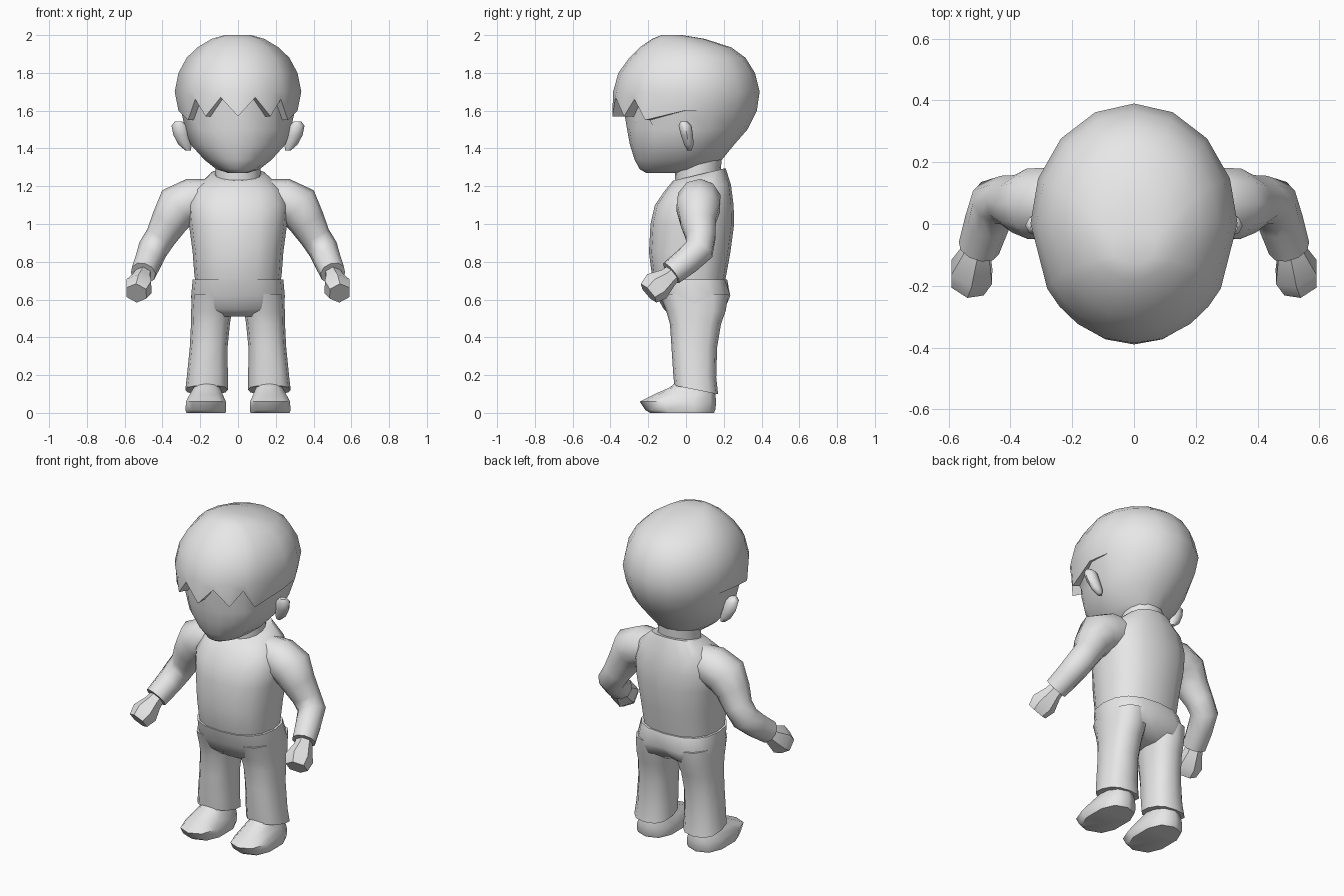
import bpy, bmesh, math
from mathutils import Vector

grey = bpy.data.materials.new("plain_grey")
grey.diffuse_color = (0.8, 0.8, 0.8, 1)


def loft(name, rings, mirror=False, angle=50):
    """Skin a list of equal-length rings, cap both ends."""
    bm = bmesh.new()
    loops = [[bm.verts.new(p) for p in r] for r in rings]
    n = len(loops[0])
    for a, b in zip(loops, loops[1:]):
        for i in range(n):
            j = (i + 1) % n
            bm.faces.new((a[i], a[j], b[j], b[i]))
    bm.faces.new(loops[0])
    bm.faces.new(loops[-1])
    bmesh.ops.remove_doubles(bm, verts=bm.verts, dist=0.0005)
    bmesh.ops.recalc_face_normals(bm, faces=bm.faces)
    mesh = bpy.data.meshes.new(name)
    bm.to_mesh(mesh)
    bm.free()
    mesh.materials.append(grey)
    ob = bpy.data.objects.new(name, mesh)
    bpy.context.collection.objects.link(ob)
    bpy.ops.object.select_all(action='DESELECT')
    ob.select_set(True)
    bpy.context.view_layer.objects.active = ob
    bpy.ops.object.shade_smooth_by_angle(angle=math.radians(angle))
    if mirror:
        ob.modifiers.new("Mirror", 'MIRROR')
    return ob


def even(n):
    return [360 * i / n for i in range(n)]


def ring(z, hx, y0, y1, angles, cx=0, p=2, tilt=0):
    """Rounded outline at height z; angle 0 is the front, tilt slopes it along y."""
    pts = []
    cy, hy = (y0 + y1) / 2, (y1 - y0) / 2
    for a in angles:
        s, c = math.sin(math.radians(a)), -math.cos(math.radians(a))
        x = math.copysign(abs(s) ** (2 / p), s) * hx
        y = math.copysign(abs(c) ** (2 / p), c) * hy
        pts.append(Vector((cx + x, cy + y, z + tilt * y)))
    return pts


def tube(name, path, n=10, flat=1.0, **kw):
    """Round limb along (x, y, z, radius) points."""
    pts = [Vector(p[:3]) for p in path]
    rings = []
    for i, p in enumerate(path):
        t = (pts[min(i + 1, len(pts) - 1)] - pts[max(i - 1, 0)]).normalized()
        u = Vector((1, 0, 0.7))
        u = (u - t * u.dot(t)).normalized()
        v = t.cross(u)
        rings.append([pts[i] + p[3] * (u * math.cos(math.radians(a)) * flat
                                       + v * math.sin(math.radians(a)))
                      for a in even(n)])
    return loft(name, rings, **kw)


# Head: hair cap, zigzag fringe, then the face set back beneath it
half = [0, 17, 33, 46, 57, 90, 112, 135, 158, 180]
ha = half + [360 - a for a in half[-2:0:-1]]
hair = [(2.0, 0.07, -0.13, -0.02), (1.98, 0.14, -0.18, 0.1), (1.935, 0.215, -0.245, 0.24),
        (1.88, 0.272, -0.3, 0.315), (1.8, 0.315, -0.358, 0.365), (1.7, 0.335, -0.386, 0.39)]
rings = [ring(*h, ha) for h in hair]
fringe_z = [1.57, 1.67, 1.57, 1.66, 1.55, 1.6, 1.6, 1.6, 1.6, 1.6]
inset = [0.83, 0.83, 0.84, 0.86, 0.89, 0.955, 1, 1, 1, 1]
fringe = ring(1.6, 0.315, -0.39, 0.375, ha)
face_top = []
for i, p in enumerate(fringe):
    k = min(i, len(ha) - i)
    p.z = fringe_z[k]
    face_top.append(Vector((p.x * inset[k], p.y * inset[k], p.z)))
rings += [fringe, face_top]
for f in [(1.5, 0.28, -0.312, 0.325), (1.42, 0.25, -0.297, 0.255),
          (1.34, 0.178, -0.272, 0.19), (1.29, 0.115, -0.245, 0.13), (1.27, 0.05, -0.21, 0.0)]:
    rings.append(ring(*f, ha))
loft("head_with_hair", rings)

# Ears: thin cups leaning outward
loft("ear", [ring(z, hx, y - hy, y + hy, even(8), cx=cx) for z, cx, hx, y, hy in
             [(1.39, 0.265, 0.015, 0.018, 0.012), (1.42, 0.28, 0.035, 0.015, 0.025),
              (1.47, 0.3, 0.042, 0.005, 0.032), (1.52, 0.31, 0.042, -0.005, 0.034),
              (1.542, 0.315, 0.02, -0.012, 0.018)]], mirror=True)

# Neck and shirt body
loft("neck", [ring(z, hx, y0, y1, even(16)) for z, hx, y0, y1 in
              [(1.2, 0.125, -0.055, 0.18), (1.29, 0.12, -0.06, 0.185), (1.37, 0.125, -0.06, 0.19)]])
loft("shirt", [ring(z, hx, y0, y1, even(16), p=2.4, tilt=t) for z, hx, y0, y1, t in
               [(0.66, 0.222, -0.16, 0.2, 0), (0.74, 0.232, -0.182, 0.215, 0),
                (0.85, 0.24, -0.196, 0.235, 0), (1.0, 0.26, -0.188, 0.255, 0),
                (1.1, 0.268, -0.165, 0.252, 0), (1.19, 0.235, -0.115, 0.238, 0.1),
                (1.262, 0.145, -0.07, 0.21, 0.24)]])

# Sleeves and fists
tube("sleeve", [(0.14, 0.075, 1.14, 0.1), (0.24, 0.07, 1.125, 0.118), (0.32, 0.065, 1.09, 0.12),
                (0.365, 0.065, 1.01, 0.098), (0.41, 0.078, 0.93, 0.082),
                (0.452, 0.07, 0.865, 0.08), (0.475, 0.005, 0.805, 0.074),
                (0.502, -0.078, 0.74, 0.068)], mirror=True)
tube("hand", [(0.495, -0.05, 0.755, 0.045), (0.51, -0.095, 0.715, 0.055),
              (0.525, -0.155, 0.67, 0.083), (0.538, -0.198, 0.634, 0.066)],
     n=6, flat=0.92, mirror=True, angle=35)

# Trousers: hips with a notch at the back, then two legs
hips = []
for z, hx, y0, y1, notch in [(0.705, 0.24, -0.18, 0.218, 0), (0.62, 0.248, -0.158, 0.247, 0.02),
                             (0.55, 0.245, -0.118, 0.215, 0.045), (0.51, 0.16, -0.075, 0.15, 0.03)]:
    r = ring(z, hx, y0, y1, even(16), p=2.5)
    r[8].y -= notch
    hips.append(r)
loft("hips", hips)
loft("trouser_leg", [ring(z, hx, y0, y1, even(12), cx=cx, p=2.5, tilt=t)
                     for z, cx, hx, y0, y1, t in
                     [(0.63, 0.135, 0.108, -0.14, 0.225, 0), (0.54, 0.14, 0.108, -0.105, 0.21, 0),
                      (0.47, 0.146, 0.103, -0.085, 0.185, 0), (0.35, 0.155, 0.1, -0.077, 0.165, 0),
                      (0.2, 0.162, 0.108, -0.068, 0.16, -0.1),
                      (0.122, 0.166, 0.113, -0.062, 0.17, -0.2)]], mirror=True)

# Shoes
loft("shoe", [ring(z, hx, y0, y1, even(10), cx=cx, p=2.5) for z, cx, hx, y0, y1 in
              [(0.0, 0.17, 0.108, -0.19, 0.148), (0.015, 0.17, 0.112, -0.215, 0.155),
               (0.06, 0.17, 0.11, -0.245, 0.16), (0.1, 0.168, 0.09, -0.165, 0.155),
               (0.135, 0.165, 0.072, -0.085, 0.145), (0.17, 0.165, 0.06, -0.045, 0.13)]],
     mirror=True)
